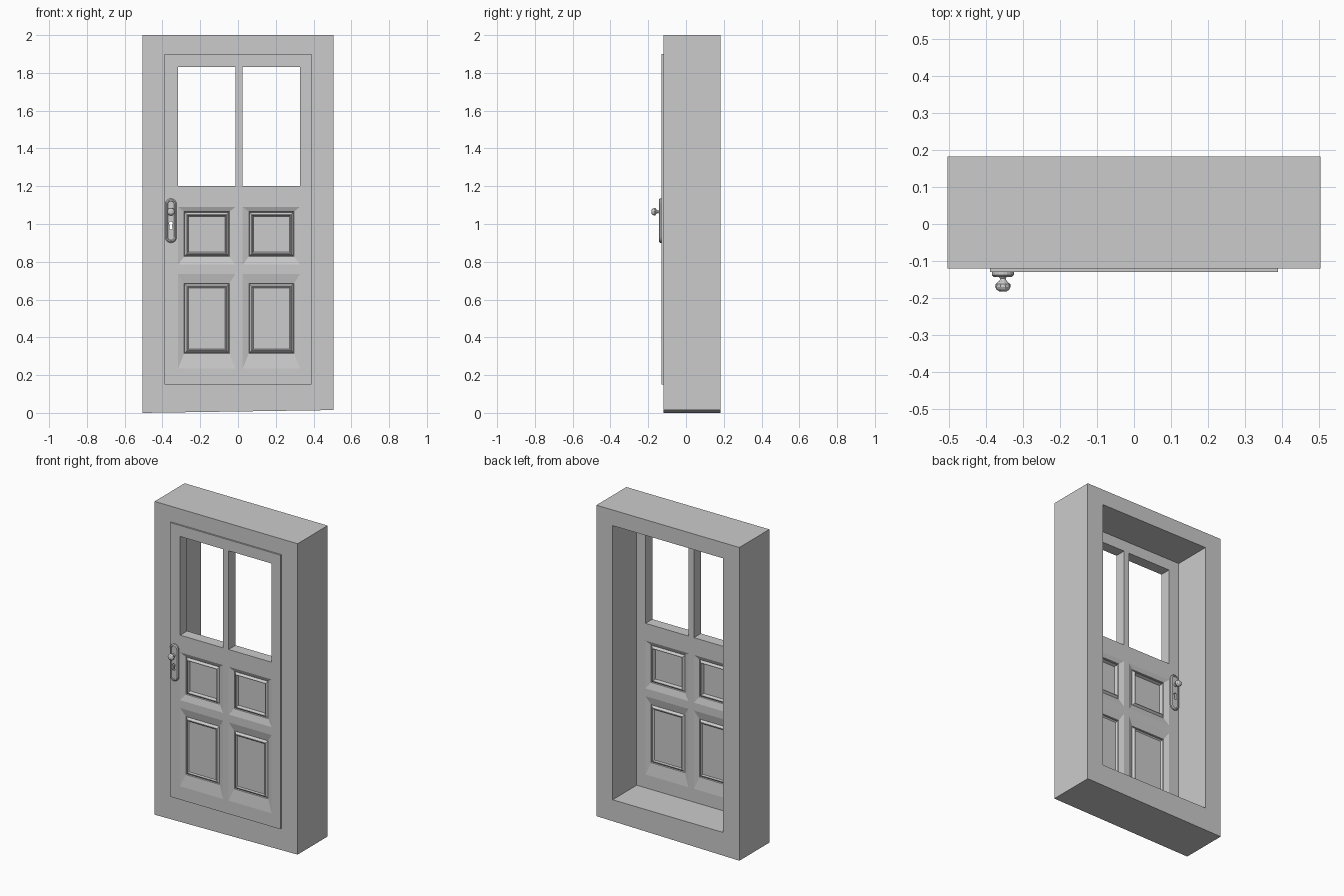
import bpy, bmesh, math

if "Cube" in bpy.data.objects:
    bpy.data.objects.remove(bpy.data.objects["Cube"])

MID = -0.095      # y of the door leaf's middle plane
HALF = 0.035      # half the leaf thickness
KX = -0.355       # x of the knob and keyhole


def make(name, bm, y=0.0):
    bmesh.ops.remove_doubles(bm, verts=bm.verts, dist=1e-5)
    bmesh.ops.recalc_face_normals(bm, faces=bm.faces)
    me = bpy.data.meshes.new(name)
    bm.to_mesh(me)
    bm.free()
    ob = bpy.data.objects.new(name, me)
    ob.location.y = y
    bpy.context.collection.objects.link(ob)
    return ob


def loft(bm, loops, cap_start=False, cap_end=True, closed=False):
    rings = [[bm.verts.new(p) for p in lp] for lp in loops]
    pairs = list(zip(rings, rings[1:]))
    if closed:
        pairs.append((rings[-1], rings[0]))
    for a, b in pairs:
        n = len(a)
        for i in range(n):
            j = (i + 1) % n
            bm.faces.new((a[i], a[j], b[j], b[i]))
    if cap_start:
        bm.faces.new(rings[0])
    if cap_end:
        bm.faces.new(rings[-1])


def rect(x0, x1, z0, z1, y):
    return [(x0, y, z0), (x1, y, z0), (x1, y, z1), (x0, y, z1)]


def mirror_y(ob):
    m = ob.modifiers.new("both_sides", 'MIRROR')
    m.use_axis = (False, True, False)


# Frame: a deep ring with a slightly sloping foot
def outer(y):
    return [(-0.505, y, 0), (0.505, y, 0.015), (0.505, y, 2), (-0.505, y, 2)]


bm = bmesh.new()
loft(bm, [outer(-0.12), outer(0.183),
          rect(-0.39, 0.39, 0.15, 1.9, 0.183),
          rect(-0.39, 0.39, 0.15, 1.9, -0.12)], cap_end=False, closed=True)
make("door_frame", bm)

# Door leaf: a grid of cells, two open for windows, four filled with panels
xs = [-0.39, -0.317, -0.014, 0.025, 0.328, 0.39]
zs = [0.15, 0.235, 0.735, 0.785, 1.09, 1.2, 1.83, 1.9]
# row: (field drop, opening bottom, opening top)
panels = {1: (0.006, 0.315, 0.685), 3: (0.018, 0.827, 1.065)}
bm = bmesh.new()
for i in range(5):
    for k in range(7):
        x0, x1, z0, z1 = xs[i], xs[i + 1], zs[k], zs[k + 1]
        if i in (1, 3) and k == 5:
            continue
        loops = [rect(x0, x1, z0, z1, -HALF)]
        if i in (1, 3) and k in panels:
            drop, b, t = panels[k]
            l, r = x0 + 0.032, x1 - 0.032
            for inset, depth in ((0, 0.011), (0.003, 0.016), (0.014, 0.003),
                                 (0.017, 0.003), (0.024, 0.003 + drop)):
                loops.append(rect(l + inset, r - inset, b + inset, t - inset,
                                  -HALF + depth))
        loft(bm, loops)
bmesh.ops.remove_doubles(bm, verts=bm.verts, dist=1e-5)
rim = [e for e in bm.edges if e.is_boundary]
ext = bmesh.ops.extrude_edge_only(bm, edges=rim)["geom"]
for v in ext:
    if isinstance(v, bmesh.types.BMVert):
        v.co.y = 0
leaf = make("door_leaf", bm, MID)
mirror_y(leaf)


# Lock plates: rounded ends with a bevelled face
def stadium(r, y, n=8):
    pts = []
    for cz, a0 in ((1.105, 0), (0.93, math.pi)):
        for s in range(n + 1):
            a = a0 + math.pi * s / n
            pts.append((KX + r * math.cos(a), y, cz + r * math.sin(a)))
    return pts


bm = bmesh.new()
loft(bm, [stadium(0.03, -HALF + 0.002), stadium(0.03, -HALF - 0.008),
          stadium(0.024, -HALF - 0.014), stadium(0.018, -HALF - 0.014),
          stadium(0.016, -HALF - 0.011)], cap_start=True)
plate = make("lock_plates", bm, MID)
mirror_y(plate)

# Knobs: faceted pear shape turned about y
bm = bmesh.new()
profile = [(0.011, 0.040), (0.011, 0.048), (0.007, 0.053), (0.010, 0.059),
           (0.020, 0.068), (0.021, 0.075), (0.017, 0.083), (0.009, 0.088)]
loft(bm, [[(KX + r * math.cos(math.tau * s / 10), -d,
            1.065 + r * math.sin(math.tau * s / 10)) for s in range(10)]
          for r, d in profile], cap_start=True)
mirror_y(make("knobs", bm, MID))


# Keyhole cut right through leaf and plates
def keyhole(y):
    arc = [math.radians(-55 + 290 * s / 10) for s in range(11)]
    pts = [(KX + 0.010 * math.cos(a), y, 1.003 + 0.010 * math.sin(a)) for a in arc]
    return pts + [(KX - 0.008, y, 0.97), (KX + 0.008, y, 0.97)]


bm = bmesh.new()
loft(bm, [keyhole(-0.1), keyhole(0.1)], cap_start=True)
cutter = make("keyhole_cutter", bm, MID)
cutter.hide_render = True
cutter.display_type = 'WIRE'
for ob in (leaf, plate):
    m = ob.modifiers.new("keyhole", 'BOOLEAN')
    m.operation = 'DIFFERENCE'
    m.solver = 'EXACT'
    m.object = cutter
